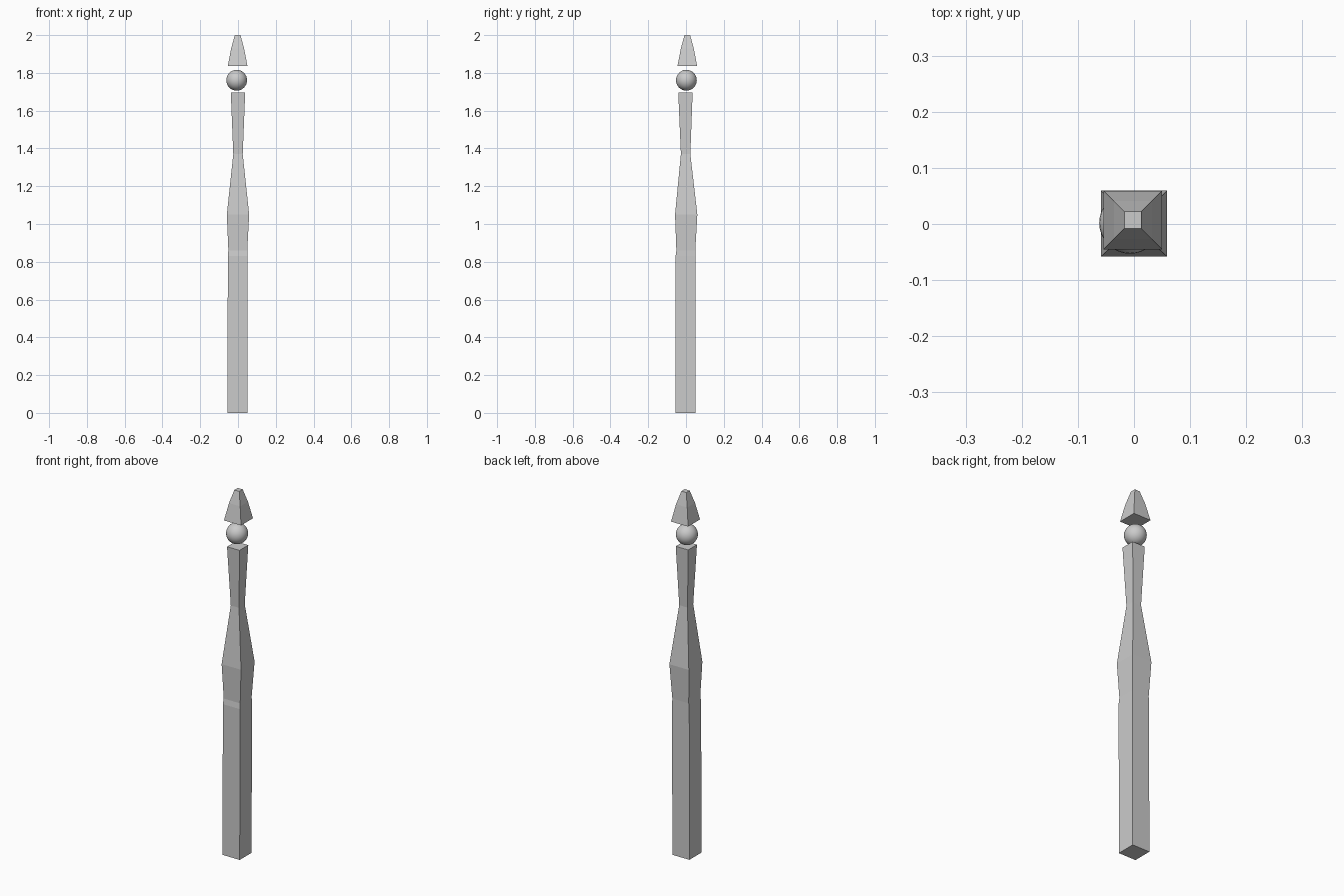
import bpy, bmesh

if "Cube" in bpy.data.objects:
    bpy.data.objects.remove(bpy.data.objects["Cube"])


def square_loft(name, rings):
    """Closed square-section solid; each ring is (z, half_width, centre_x, centre_y)."""
    bm = bmesh.new()
    loops = [[bm.verts.new((cx + sx * h, cy + sy * h, z))
              for sx, sy in ((-1, -1), (1, -1), (1, 1), (-1, 1))]
             for z, h, cx, cy in rings]
    for a, b in zip(loops, loops[1:]):
        for i in range(4):
            j = (i + 1) % 4
            bm.faces.new((a[i], a[j], b[j], b[i]))
    bm.faces.new(loops[0][::-1])
    bm.faces.new(loops[-1])
    mesh = bpy.data.meshes.new(name)
    bm.to_mesh(mesh)
    bm.free()
    obj = bpy.data.objects.new(name, mesh)
    bpy.context.collection.objects.link(obj)
    return obj


# Square shaft: straight base, swollen grip, narrow waist, flared top
square_loft("shaft", [
    (0.00, 0.052, -0.003, -0.003),
    (0.83, 0.052, -0.002, -0.003),
    (0.86, 0.050, -0.001, -0.001),
    (1.05, 0.059, 0.000, 0.001),
    (1.37, 0.025, 0.000, -0.002),
    (1.695, 0.038, 0.000, -0.003),
])

# Floating ball
bpy.ops.mesh.primitive_uv_sphere_add(segments=32, ring_count=16, radius=0.055,
                                     location=(-0.007, 0.002, 1.761))
ball = bpy.context.object
ball.name = "floating_ball"
bpy.ops.object.shade_smooth_by_angle()

# Floating tapered point with a blunt tip
square_loft("pointed_tip", [
    (1.837, 0.052, -0.002, 0.007),
    (1.93, 0.034, -0.002, 0.007),
    (2.00, 0.015, -0.002, 0.007),
])
